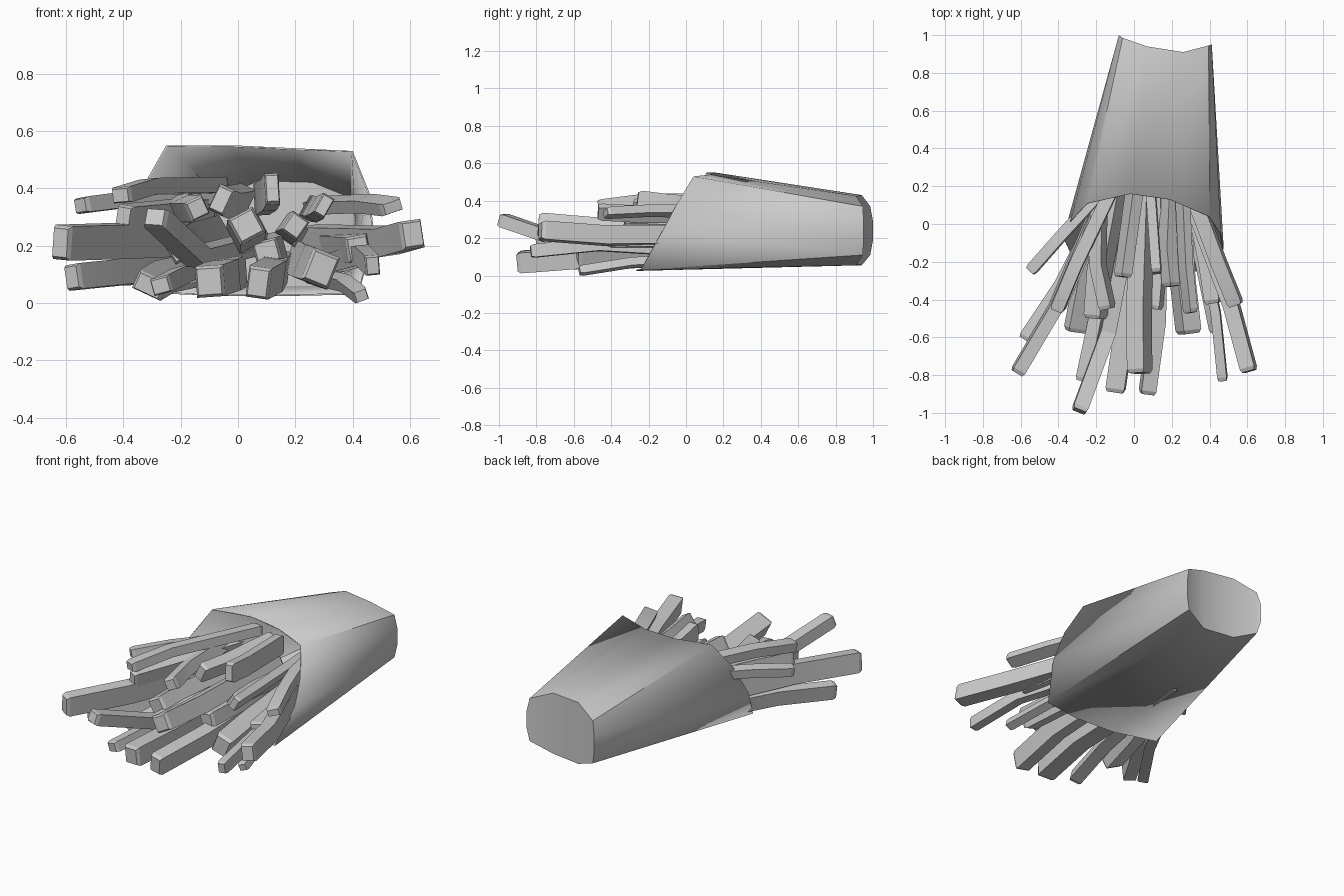
import bpy, bmesh, math
from mathutils import Vector, Matrix


def make_object(name, bm, angle=None):
    bmesh.ops.recalc_face_normals(bm, faces=bm.faces)
    mesh = bpy.data.meshes.new(name)
    bm.to_mesh(mesh)
    bm.free()
    ob = bpy.data.objects.new(name, mesh)
    bpy.context.collection.objects.link(ob)
    bpy.ops.object.select_all(action='DESELECT')
    ob.select_set(True)
    bpy.context.view_layer.objects.active = ob
    if angle:
        bpy.ops.object.shade_smooth_by_angle(angle=math.radians(angle))
    return ob


# Carton: slanted mouth ring lofted to a smaller back ring
# order: top left to right, right side, bottom right to left, left side
mouth = [(-.25, .11, .55), (-.02, .16, .55), (.19, .13, .54), (.40, .04, .53),
         (.46, -.05, .38), (.475, -.13, .23), (.42, -.24, .03),
         (.2, -.265, .025), (-.06, -.25, .025), (-.32, -.19, .035),
         (-.375, -.07, .22), (-.335, .02, .40)]
back = [(-.06, .985, .37), (.07, .94, .43), (.26, .91, .425), (.395, .945, .37),
        (.412, .95, .29), (.412, .95, .19), (.395, .945, .11),
        (.26, .91, .055), (.07, .94, .055), (-.06, .985, .11),
        (-.08, 1.0, .19), (-.08, 1.0, .29)]
bm = bmesh.new()
a = [bm.verts.new(p) for p in mouth]
b = [bm.verts.new(p) for p in back]
for i in range(12):
    j = (i + 1) % 12
    bm.faces.new((a[i], a[j], b[j], b[i]))
# curved end panel, strips running top to bottom
for i in range(3):
    bm.faces.new((b[i], b[i + 1], b[8 - i], b[9 - i]))
bm.faces.new((b[3], b[4], b[5], b[6]))
bm.faces.new((b[9], b[10], b[11], b[0]))
# smooth panels, creased at the four folds and around the end
for f in bm.faces:
    f.smooth = True
for i in range(12):
    bm.edges.get((b[i], b[(i + 1) % 12])).smooth = False
    if i % 3 == 0:
        bm.edges.get((a[i], b[i])).smooth = False
carton = make_object("carton", bm)
solid = carton.modifiers.new("card", 'SOLIDIFY')
solid.thickness = 0.006


# Potato stick: rectangular bar along a kinked path, with chamfered ends
def stick(name, rx, rz, tx, ty, tz, kx, kz, w, h, roll):
    root, tip = Vector((rx, .3, rz)), Vector((tx, ty, tz))
    bend = root.lerp(tip, .68) + Vector((kx, 0, kz))
    d0, d1 = (bend - root).normalized(), (tip - bend).normalized()
    path = [(root, d0, .8), (root + d0 * .02, d0, 1), (bend, (d0 + d1).normalized(), 1),
            (tip - d1 * .02, d1, 1), (tip, d1, .82)]
    bm = bmesh.new()
    rings = []
    for p, d, s in path:
        side = d.cross(Vector((0, 0, 1))).normalized()
        up = side.cross(d)
        turn = Matrix.Rotation(math.radians(roll), 3, d)
        side, up = turn @ side * w * s / 2, turn @ up * h * s / 2
        rings.append([bm.verts.new(p + side * u + up * v)
                      for u, v in ((1, 1), (-1, 1), (-1, -1), (1, -1))])
    for r, q in zip(rings, rings[1:]):
        for i in range(4):
            j = (i + 1) % 4
            bm.faces.new((r[i], r[j], q[j], q[i]))
    bm.faces.new(rings[0])
    bm.faces.new(rings[-1])
    make_object(name, bm, 15)


# columns: root x, root z, tip x, y, z, kink x, z, width, height, roll
lower = [(-.07, .12, -.58, -.61, .09, .03, .01, .06, .09, 8),
         (-.08, .13, -.31, -.57, .06, -.02, .01, .11, .07, -25),
         (-.02, .11, -.10, -.89, .075, .03, .01, .10, .11, 4),
         (-.06, .12, -.27, -.83, .06, .01, .02, .07, .06, 15),
         (.14, .13, .07, -.90, .07, .03, .01, .08, .11, -8),
         (.22, .15, .29, -.58, .12, -.01, .0, .10, .12, -22),
         (.26, .12, .47, -.83, .13, .03, .04, .05, .07, 5),
         (.25, .10, .43, -.57, .025, .0, .02, .05, .045, 20)]
middle = [(-.10, .23, -.62, -.79, .21, .04, .0, .07, .12, -5),
          (.03, .20, -.29, -.99, .30, .05, -.11, .08, .07, -4),
          (.05, .24, .03, -.79, .27, -.01, -.02, .10, .10, 28),
          (-.08, .24, -.20, -.50, .20, -.02, .0, .10, .10, 30),
          (.24, .22, .61, -.78, .24, .025, -.02, .08, .10, 8),
          (.20, .24, .20, -.33, .27, -.02, .0, .07, .08, -35),
          (.28, .20, .42, -.42, .19, .01, .0, .08, .09, 10),
          (.10, .20, .10, -.45, .18, .02, .0, .09, .08, 15)]
upper = [(-.05, .37, -.55, -.25, .34, -.005, .01, .06, .055, 8),
         (-.06, .41, -.41, -.46, .375, -.01, .02, .07, .055, 5),
         (-.18, .36, -.14, -.45, .33, -.04, -.01, .07, .07, 25),
         (.02, .36, -.06, -.28, .36, .0, -.01, .06, .10, -25),
         (.08, .36, .12, -.26, .40, .0, -.01, .05, .11, 3),
         (.25, .33, .30, -.47, .34, -.01, -.01, .045, .08, -30),
         (.26, .34, .54, -.43, .335, -.005, .01, .08, .045, 18),
         (-.10, .33, -.40, -.45, .30, .01, .0, .06, .08, -10)]
for label, layer in (("lower", lower), ("middle", middle), ("upper", upper)):
    for n, row in enumerate(layer, 1):
        stick(f"{label}_potato_stick_{n}", *row)
